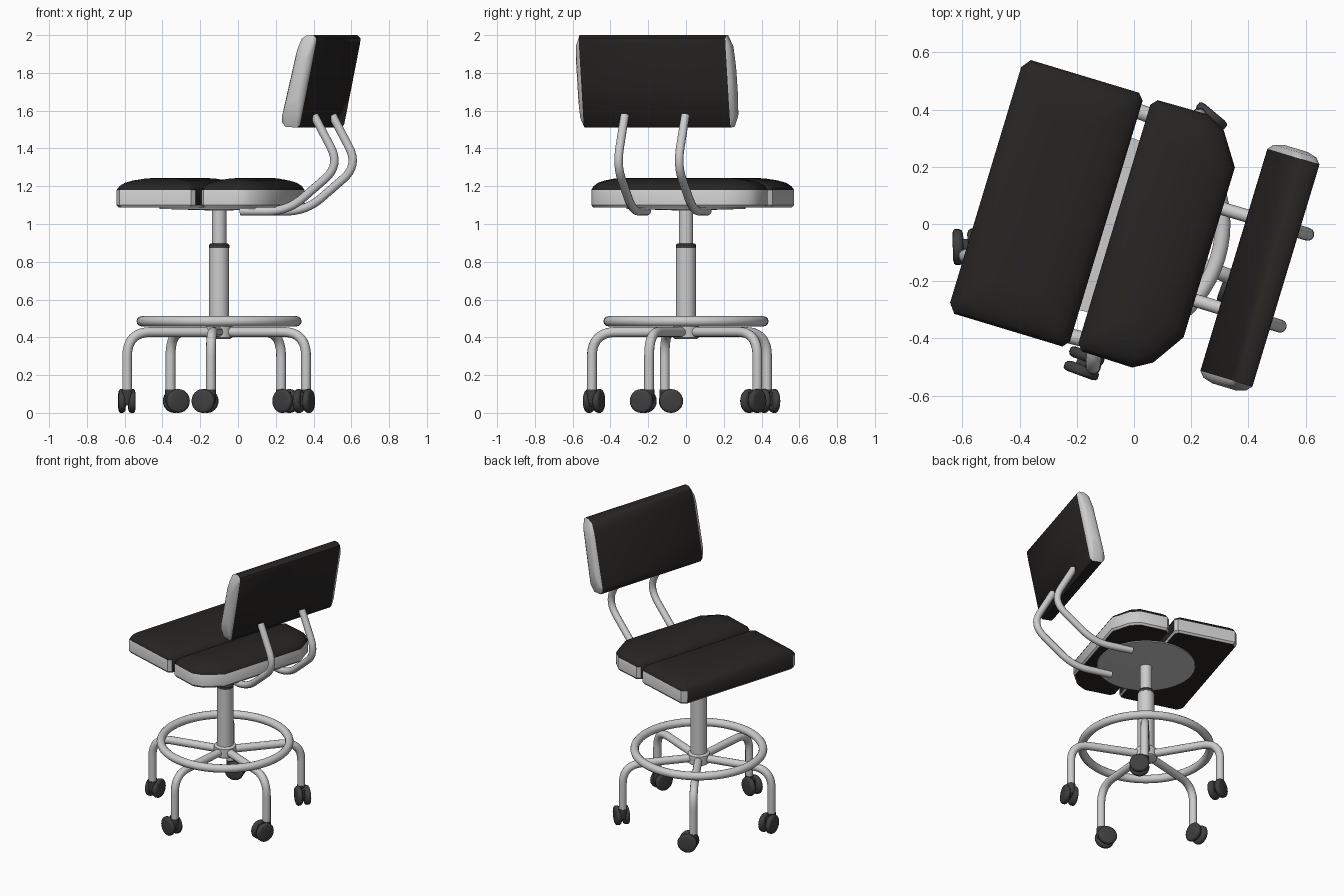
import bpy, bmesh
from math import radians, cos, sin, pi
from mathutils import Matrix, Vector

if "Cube" in bpy.data.objects:
    bpy.data.objects.remove(bpy.data.objects["Cube"])

def material(name, c):
    m = bpy.data.materials.new(name)
    m.diffuse_color = (*c, 1)
    m.use_nodes = True
    m.node_tree.nodes["Principled BSDF"].inputs["Base Color"].default_value = m.diffuse_color
    return m

BLACK = material("black_fabric", (0.02, 0.018, 0.017))
DARK = material("dark_plastic", (0.05, 0.05, 0.05))
GREY = material("grey_trim", (0.6, 0.6, 0.6))
CENTRE = Matrix.Translation((-0.10, 0, 0))
TURN = CENTRE @ Matrix.Rotation(radians(-16.8), 4, 'Z')   # local +x = chair's back

def finish(name, bm, mats=(), matrix=None, angle=40):
    if matrix:
        bm.transform(matrix)
    bmesh.ops.recalc_face_normals(bm, faces=bm.faces)
    me = bpy.data.meshes.new(name)
    bm.to_mesh(me)
    bm.free()
    ob = bpy.data.objects.new(name, me)
    bpy.context.collection.objects.link(ob)
    for m in mats:
        me.materials.append(m)
    select(ob)
    bpy.ops.object.shade_smooth_by_angle(angle=radians(angle))
    return ob

def select(ob):
    bpy.ops.object.select_all(action='DESELECT')
    ob.select_set(True)
    bpy.context.view_layer.objects.active = ob

def loft(rings):
    """Skin a stack of equal-length point rings and cap both ends."""
    bm = bmesh.new()
    vs = [[bm.verts.new(p) for p in r] for r in rings]
    n = len(rings[0])
    for a, b in zip(vs, vs[1:]):
        for i in range(n):
            bm.faces.new((a[i], a[(i + 1) % n], b[(i + 1) % n], b[i]))
    bm.faces.new(vs[0])
    bm.faces.new(vs[-1])
    bmesh.ops.recalc_face_normals(bm, faces=bm.faces)
    return bm

def lathe(name, profile, matrix, seg=32, mats=()):
    rings = [[(r * cos(2 * pi * i / seg), r * sin(2 * pi * i / seg), z) for i in range(seg)]
             for r, z in profile]
    return finish(name, loft(rings), mats, matrix)

def fillet(pts, r, steps=8):
    """Round the inner corners of a polyline, cutting back r along each side."""
    pts = [Vector(p) for p in pts]
    out = [pts[0]]
    for a, p, b in zip(pts, pts[1:], pts[2:]):
        s, e = p + (a - p).normalized() * r, p + (b - p).normalized() * r
        for k in range(steps + 1):
            t = k / steps
            out.append(s * (1 - t) ** 2 + p * 2 * t * (1 - t) + e * t * t)
    return out + [pts[-1]]

def tube(name, pts, radius, matrix, cyclic=False):
    cu = bpy.data.curves.new(name, 'CURVE')
    cu.dimensions = '3D'
    cu.bevel_depth = radius
    cu.bevel_resolution = 4
    cu.use_fill_caps = True
    sp = cu.splines.new('POLY')
    sp.points.add(len(pts) - 1)
    for q, p in zip(sp.points, pts):
        q.co = (*(matrix @ Vector(p)), 1)
    sp.use_cyclic_u = cyclic
    ob = bpy.data.objects.new(name, cu)
    bpy.context.collection.objects.link(ob)
    select(ob)
    bpy.ops.object.convert(target='MESH')
    bpy.ops.object.shade_smooth_by_angle(angle=radians(50))

# Seat pads: domed black cushions with a grey side band
LAYERS = [(0.01, 1.087), (0, 1.10), (0, 1.18), (0.012, 1.20), (0.035, 1.218),
          (0.07, 1.23), (0.12, 1.24), (0.165, 1.244)]

def pad(name, outline, black_side):
    xs, ys = [p[0] for p in outline], [p[1] for p in outline]
    cx, cy = (min(xs) + max(xs)) / 2, (min(ys) + max(ys)) / 2
    hx, hy = (max(xs) - min(xs)) / 2, (max(ys) - min(ys)) / 2
    bm = loft([[(cx + (x - cx) * (1 - d / hx), cy + (y - cy) * (1 - d / hy), z)
                for x, y in outline] for d, z in LAYERS])
    for f in bm.faces:
        z = f.calc_center_median().z
        side = 1.09 < z < 1.185
        f.material_index = 0 if not side or black_side(f.normal) else 1
    finish(name, bm, (BLACK, GREY), TURN, 35)

pad("seat_front_pad", [(-0.44, -0.42), (-0.415, -0.453), (-0.02, -0.453), (0.0, -0.43),
                       (0.0, 0.45), (-0.02, 0.473), (-0.415, 0.473), (-0.44, 0.44)],
    lambda n: abs(n.x) > 0.9)
pad("seat_back_pad", [(0.03, -0.425), (0.05, -0.45), (0.235, -0.453), (0.30, -0.415),
                      (0.376, -0.30), (0.376, 0.32), (0.30, 0.435), (0.235, 0.47),
                      (0.05, 0.467), (0.03, 0.445)],
    lambda n: n.x < -0.9)

# Backrest: leaning rounded slab with bulged grey end caps
PROFILE = [(0.55, 1.51), (0.566, 1.525), (0.61, 1.74), (0.655, 1.96), (0.656, 1.985),
           (0.64, 2.0), (0.605, 2.0), (0.575, 1.98), (0.55, 1.92), (0.505, 1.73),
           (0.467, 1.57), (0.466, 1.54), (0.485, 1.515)]
rings = []
for v, s in [(-0.425, 0.45), (-0.415, 0.82), (-0.395, 1), (0.415, 1), (0.435, 0.82), (0.445, 0.45)]:
    rings.append([(0.561 + (u - 0.561) * s, v, 1.755 + (z - 1.755) * s) for u, z in PROFILE])
bm = loft(rings)
for f in bm.faces:
    f.material_index = 0 if abs(f.calc_center_median().y - 0.01) < 0.3 else 1
finish("backrest", bm, (BLACK, GREY), TURN, 45)

# Bent tubes joining the seat plate to the backrest
for side, v in (("right", -0.165), ("left", 0.17)):
    path = fillet([(0.17, v, 1.068), (0.43, v, 1.068), (0.72, v, 1.31), (0.575, v, 1.575)], 0.11)
    tube(f"back_support_{side}", path, 0.023, TURN)

# Seat plate and column
lathe("seat_plate", [(0.315, 1.088), (0.315, 1.08), (0.05, 1.072)], CENTRE, 40)
lathe("gas_lift_rod", [(0.038, 0.87), (0.038, 1.08)], CENTRE)
lathe("column", [(0.053, 0.40), (0.053, 0.875)], CENTRE)
lathe("column_collar", [(0.054, 0.873), (0.054, 0.888), (0.046, 0.897)], CENTRE, mats=(DARK,))
lathe("leg_hub", [(0.06, 0.392), (0.07, 0.40), (0.07, 0.46), (0.06, 0.468)], CENTRE)

# Foot ring
tube("foot_ring", [(0.41 * cos(2 * pi * i / 64), 0.41 * sin(2 * pi * i / 64), 0.485)
                   for i in range(64)], 0.027, CENTRE, True)

# Five legs, each with a swivelled twin-wheel caster
WHEEL = [(0.045, -0.019), (0.058, -0.014), (0.063, -0.005), (0.063, 0.010), (0.058, 0.016), (0.045, 0.019)]
for i, swivel in enumerate((160, 250, -40, 20, 92)):
    a = radians(265 + 72 * i)
    leg = CENTRE @ Matrix.Rotation(a, 4, 'Z')
    tube(f"leg_{i + 1}", fillet([(0.04, 0, 0.428), (0.5, 0, 0.428), (0.5, 0, 0.11)], 0.13, 12), 0.026, leg)
    foot = leg @ Vector((0.5, 0, 0))
    base = Matrix.Translation(foot) @ Matrix.Rotation(radians(swivel), 4, 'Z')
    for s in (-1, 1):
        m = base @ Matrix.Translation((0.033, s * 0.026, 0.063)) @ Matrix.Rotation(s * -pi / 2, 4, 'X')
        lathe(f"caster_{i + 1}_wheel_{'a' if s < 0 else 'b'}", WHEEL, m, 24, (DARK,))
    lathe(f"caster_{i + 1}_socket", [(0.022, 0.05), (0.028, 0.07), (0.028, 0.125)], base, 16, (DARK,))
    bm = bmesh.new()
    bmesh.ops.create_cube(bm, size=1, matrix=Matrix.Translation((0.025, 0, 0.075)) @ Matrix.Diagonal((0.07, 0.03, 0.07, 1)))
    finish(f"caster_{i + 1}_body", bm, (DARK,), base)
